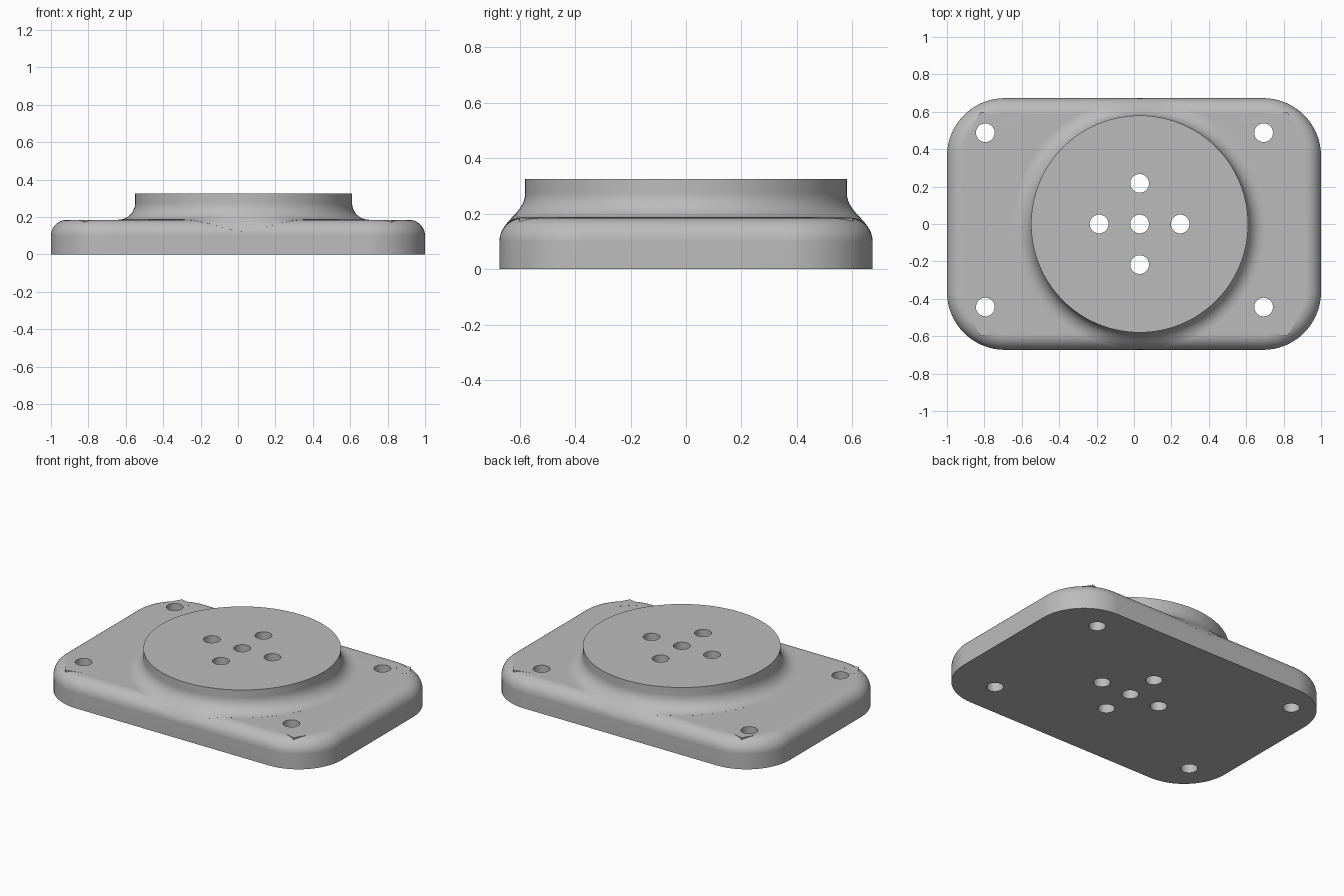
import bpy, bmesh, math

if "Cube" in bpy.data.objects:
    bpy.data.objects.remove(bpy.data.objects["Cube"])

HX, HY, TOP = 1.0, 0.673, 0.185      # plate half sizes and height
CORNER, EDGE = 0.31, 0.085           # plan corner radius, top edge rounding
HUB_X, HUB_R, HUB_TOP, FLARE = 0.03, 0.58, 0.325, 0.09

grey = bpy.data.materials.new("light grey")
grey.diffuse_color = (0.5, 0.5, 0.5, 1)
grey.use_nodes = True
grey.node_tree.nodes["Principled BSDF"].inputs["Base Color"].default_value = grey.diffuse_color


def loft(name, rings):
    """Closed solid skinned through rings of equal point count, bottom to top."""
    bm = bmesh.new()
    rows = [[bm.verts.new(p) for p in ring] for ring in rings]
    for a, b in zip(rows, rows[1:]):
        for i in range(len(a)):
            j = (i + 1) % len(a)
            bm.faces.new((a[i], a[j], b[j], b[i]))
    bm.faces.new(rows[0][::-1])
    bm.faces.new(rows[-1])
    bmesh.ops.recalc_face_normals(bm, faces=bm.faces)
    mesh = bpy.data.meshes.new(name)
    bm.to_mesh(mesh)
    bm.free()
    mesh.materials.append(grey)
    ob = bpy.data.objects.new(name, mesh)
    bpy.context.collection.objects.link(ob)
    return ob


def circle(x, y, r, z, n):
    return [(x + r * math.cos(2 * math.pi * i / n),
             y + r * math.sin(2 * math.pi * i / n), z) for i in range(n)]


def rounded_rect(inset, z, n=16):
    pts = []
    for q, (sx, sy) in enumerate(((1, 1), (-1, 1), (-1, -1), (1, -1))):
        for i in range(n + 1):
            a = math.pi / 2 * (q + i / n)
            r = CORNER - inset
            pts.append((sx * (HX - CORNER) + r * math.cos(a),
                        sy * (HY - CORNER) + r * math.sin(a), z))
    return pts


def edge_drop(y):
    """How far the rounded long edge falls below the plate top."""
    d = min(max(abs(y) - (HY - EDGE), 0), EDGE)
    return EDGE - math.sqrt(EDGE ** 2 - d ** 2)


def combine(target, tool, operation):
    mod = target.modifiers.new("combine", 'BOOLEAN')
    mod.operation, mod.object, mod.solver = operation, tool, 'EXACT'
    dg = bpy.context.evaluated_depsgraph_get()
    mesh = bpy.data.meshes.new_from_object(target.evaluated_get(dg))
    target.modifiers.clear()
    target.data = mesh
    bpy.data.objects.remove(tool)


# Base plate with rounded corners and rounded upper edge
steps = [math.pi / 2 * i / 10 for i in range(11)]
plate = loft("mounting_plate", [rounded_rect(0, 0)] + [
    rounded_rect(EDGE * (1 - math.cos(a)), TOP - EDGE + EDGE * math.sin(a))
    for a in steps])

# Round hub whose flared foot follows the plate's long edges
rings = [circle(HUB_X, 0, 0.54, 0.1, 128)]
for a in steps:
    ring = circle(HUB_X, 0, HUB_R + FLARE * (1 - math.sin(a)),
                  TOP + 0.0008 + FLARE * (1 - math.cos(a)), 128)
    rings.append([(x, y, z - edge_drop(y)) for x, y, z in ring])
rings.append(circle(HUB_X, 0, HUB_R, HUB_TOP, 128))
combine(plate, loft("hub", rings), 'UNION')

# Small pointed lips at the four corners of the flat top
lip = [(0.72, 0.575), (0.82, 0.6), (0.86, 0.53), (0.82, 0.48)]
for sx in (-1, 1):
    for sy in (-1, 1):
        wedge = loft("corner_lip", [[(sx * x, sy * y, z) for x, y in lip]
                                    for z in (0.14, TOP + 0.0005)])
        combine(plate, wedge, 'UNION')

# Through holes: four corner holes and a cross of five in the hub
holes = [(x, y) for x in (-0.795, 0.693) for y in (-0.444, 0.488)]
holes += [(HUB_X + dx, dy) for dx, dy in
          ((0, 0), (0.217, 0), (-0.217, 0), (0, 0.217), (0, -0.217))]
for x, y in holes:
    cutter = loft("hole_cutter", [circle(x, y, 0.05, z, 32) for z in (-0.1, 0.5)])
    combine(plate, cutter, 'DIFFERENCE')

# Smooth shading with crisp rims
bpy.ops.object.select_all(action='DESELECT')
plate.select_set(True)
bpy.context.view_layer.objects.active = plate
bpy.ops.object.shade_smooth_by_angle(angle=math.radians(30))
weighted = plate.modifiers.new("weighted_normals", 'WEIGHTED_NORMAL')
weighted.keep_sharp = True
